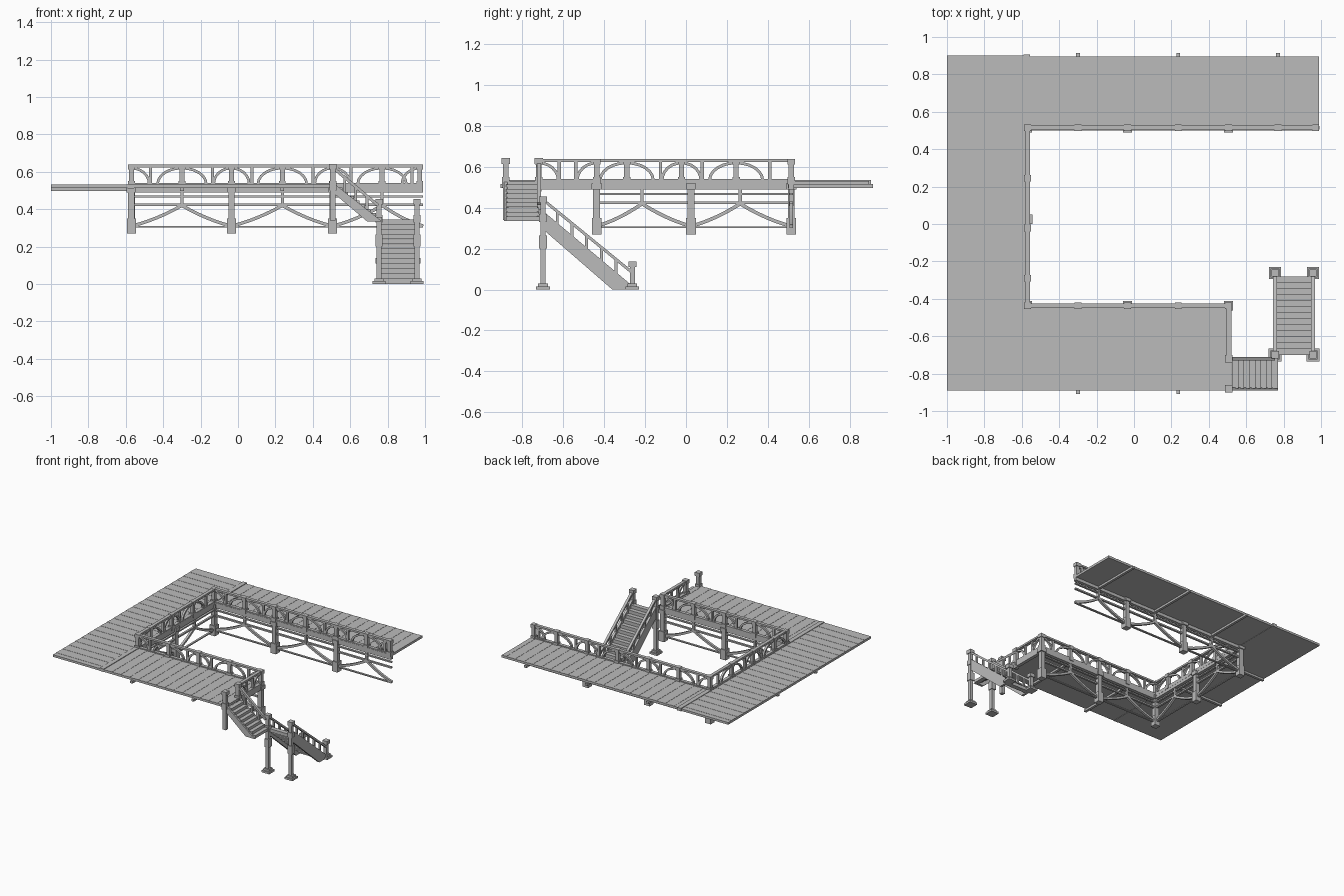
import bpy, bmesh, math

cube = bpy.data.objects.get("Cube")
if cube:
    bpy.data.objects.remove(cube, do_unlink=True)

GREY = (0.5, 0.5, 0.5, 1)
mat = bpy.data.materials.new("plain grey")
mat.use_nodes = True
mat.diffuse_color = GREY
mat.node_tree.nodes["Principled BSDF"].inputs["Base Color"].default_value = GREY


class Part:
    """Collects solids in one mesh; 'axis' is the direction a profile is drawn along."""

    def __init__(self, name, axis="x"):
        self.name, self.axis, self.bm = name, axis, bmesh.new()

    def prism(self, outline, lo, hi):
        rings = []
        for d in (lo, hi):
            rings.append([self.bm.verts.new((s, d, z) if self.axis == "x" else (d, s, z))
                          for s, z in outline])
        a, b = rings
        n = len(a)
        self.bm.faces.new(a)
        self.bm.faces.new(b[::-1])
        for i in range(n):
            j = (i + 1) % n
            self.bm.faces.new((a[j], a[i], b[i], b[j]))

    def box(self, s0, s1, d0, d1, z0, z1):
        self.prism([(s0, z0), (s1, z0), (s1, z1), (s0, z1)], d0, d1)

    def band(self, path, thick, lo, hi):
        # constant-width strip following a path in the vertical plane
        top, low = [], []
        for i, (s, z) in enumerate(path):
            p, q = path[max(i - 1, 0)], path[min(i + 1, len(path) - 1)]
            ds, dz = q[0] - p[0], q[1] - p[1]
            k = thick / 2 / math.hypot(ds, dz)
            top.append((s - dz * k, z + ds * k))
            low.append((s + dz * k, z - ds * k))
        self.prism(top + low[::-1], lo, hi)

    def post(self, s, d, sections):
        for z0, z1, r in sections:
            self.box(s - r, s + r, d - r, d + r, z0, z1)

    def finish(self):
        bmesh.ops.recalc_face_normals(self.bm, faces=self.bm.faces[:])
        mesh = bpy.data.meshes.new(self.name)
        self.bm.to_mesh(mesh)
        self.bm.free()
        mesh.materials.append(mat)
        bpy.context.collection.objects.link(bpy.data.objects.new(self.name, mesh))


def planks(name, axis, s0, s1, d0, d1, count):
    # boards laid side by side, alternating slightly in height
    p = Part(name, axis)
    w = (s1 - s0) / count
    for i in range(count):
        p.box(s0 + i * w, s0 + (i + 1) * w, d0, d1, 0.514, 0.531 + 0.0015 * (i % 2))
    p.finish()


def railing(name, axis, d, s0, s1, wide, narrow, balusters):
    # posts with quarter-circle braces, a top rail and thin balusters
    p = Part(name, axis)
    p.box(s0, s1, d - 0.013, d + 0.013, 0.624, 0.638)
    p.box(s0, s1, d - 0.013, d + 0.013, 0.49, 0.54)
    for posts, r in ((wide, 0.13), (narrow, 0.095)):
        for s in posts:
            p.post(s, d, [(0.5, 0.62, 0.013), (0.612, 0.64, 0.018), (0.515, 0.55, 0.018)])
            for side in (-1, 1):
                if not s0 - 0.01 < s + side * r < s1 + 0.01:
                    continue
                arc = [(s + side * r * math.cos(t), 0.535 + 0.085 * math.sin(t))
                       for t in (k * math.pi / 12 for k in range(7))]
                p.band(arc, 0.014, d - 0.008, d + 0.008)
    for s in balusters:
        p.box(s - 0.008, s + 0.008, d - 0.008, d + 0.008, 0.53, 0.63)
    p.finish()


def truss(name, axis, d, s0, s1, legs, crowns):
    # hanging legs, horizontal ties and curved struts below the deck
    p = Part(name, axis)
    for z, h in ((0.468, 0.005), (0.424, 0.006), (0.305, 0.004)):
        p.box(s0, s1, d - 0.008, d + 0.008, z - h, z + h)
    for s in legs:
        p.post(s, d, [(0.27, 0.35, 0.024), (0.35, 0.5, 0.017), (0.49, 0.52, 0.025)])
    for c in crowns:
        p.box(c - 0.008, c + 0.008, d - 0.01, d + 0.01, 0.41, 0.5)
        lefts = [s for s in legs if s < c] or [s0]
        rights = [s for s in legs if s > c] or [s1]
        for e in (max(lefts), min(rights)):
            path = [(e + (c - e) * t, 0.31 + 0.11 * (0.6 * t + 0.4 * t * t))
                    for t in (k / 6 for k in range(7))]
            if e > c:
                path = path[::-1]
            p.band(path, 0.017, d - 0.009, d + 0.009)
    p.finish()


# Decks
planks("side_deck", "y", -0.89, 0.9, -1.0, -0.56, 45)
planks("back_deck", "x", -0.56, 0.99, 0.5, 0.895, 40)
planks("front_deck", "x", -0.56, 0.52, -0.89, -0.43, 28)
trim = Part("deck_joint_board")
trim.box(-0.59, -0.555, -0.89, 0.905, 0.512, 0.536)
trim.finish()

# Cross beams under the decks
beams = Part("cross_beams")
for x in (-0.3, 0.237, 0.77):
    beams.box(x - 0.01, x + 0.01, 0.5, 0.915, 0.498, 0.516)
    if x < 0.5:
        beams.box(x - 0.01, x + 0.01, -0.908, -0.43, 0.498, 0.516)
for y in (-0.21, 0.265):
    beams.box(-1.0, -0.56, y - 0.01, y + 0.01, 0.498, 0.516)
beams.finish()

# Railings and trusses around the inner edge
railing("back_railing", "x", 0.515, -0.57, 0.99, [-0.3, 0.237, 0.77],
        [-0.57, -0.035, 0.505, 0.972], [-0.467, -0.137, 0.075, 0.4, 0.605, 0.93])
railing("front_railing", "x", -0.437, -0.57, 0.52, [-0.3, 0.237],
        [-0.57, -0.035, 0.505], [-0.467, -0.137, 0.075, 0.4])
railing("side_railing", "y", -0.569, -0.437, 0.515, [-0.29, 0.245],
        [-0.022], [-0.125, 0.08, 0.41])
railing("stair_side_railing", "y", 0.507, -0.72, -0.437, [],
        [-0.72, -0.437], [-0.62, -0.54])
truss("back_truss", "x", 0.515, -0.57, 0.99, [-0.57, -0.035, 0.505], [-0.3, 0.237, 0.77])
truss("front_truss", "x", -0.437, -0.57, 0.505, [-0.57, -0.035, 0.505], [-0.3, 0.237])
truss("side_truss", "y", -0.569, -0.437, 0.515, [0.025], [-0.215, 0.265])

# Deck posts at the head of the stairs
heads = Part("stair_head_posts")
for y, z in ((-0.72, 0.48), (-0.882, 0.34)):
    heads.post(0.507, y, [(z, 0.62, 0.014), (0.615, 0.643, 0.02), (0.5, 0.55, 0.019)])
heads.finish()

# Upper flight
upper = Part("upper_stairs")
side = [(0.51, 0.54), (0.51, 0.487), (0.69, 0.335), (0.77, 0.335)]
for y in (-0.882, -0.72):
    upper.prism(side, y - 0.009, y + 0.009)
N = 8
for i in range(N):
    x = 0.525 + i * 0.03
    z = 0.515 - i * 0.0225
    upper.box(x, x + 0.034, -0.88, -0.72, z - 0.022, z)
upper.band([(0.51, 0.62), (0.75, 0.42)], 0.016, -0.73, -0.71)
for i in range(3):
    x = 0.57 + i * 0.06
    z = 0.57 - (x - 0.57) * 0.83
    upper.box(x - 0.007, x + 0.007, -0.727, -0.713, z - 0.09, z)
upper.finish()

# Lower flight
lower = Part("lower_stairs", "y")
side = [(-0.7, 0.385), (-0.7, 0.295), (-0.36, 0), (-0.27, 0), (-0.27, 0.025)]
for x in (0.754, 0.957):
    lower.prism(side, x - 0.009, x + 0.009)
    lower.band([(-0.7, 0.44), (-0.265, 0.085)], 0.014, x - 0.01, x + 0.01)
    for i in range(5):
        y = -0.63 + i * 0.072
        z = 0.383 - (y + 0.63) * 0.816
        lower.box(y - 0.007, y + 0.007, x - 0.007, x + 0.007, z - 0.08, z)
N = 13
for i in range(N):
    y = -0.7 + i * 0.032
    z = 0.345 - i * 0.0265
    lower.box(y, y + 0.036, 0.755, 0.957, max(z - 0.026, 0), z)
lower.finish()

# Posts carrying the lower flight
newels = Part("stair_posts")
for x in (0.754, 0.957):
    newels.post(x, -0.7, [(0, 0.015, 0.034), (0.015, 0.03, 0.024), (0.03, 0.43, 0.013),
                          (0.2, 0.265, 0.019), (0.33, 0.37, 0.018), (0.425, 0.455, 0.02)])
    newels.post(x, -0.262, [(0, 0.015, 0.033), (0.015, 0.03, 0.023),
                            (0.03, 0.12, 0.013), (0.11, 0.138, 0.02)])
newels.finish()
